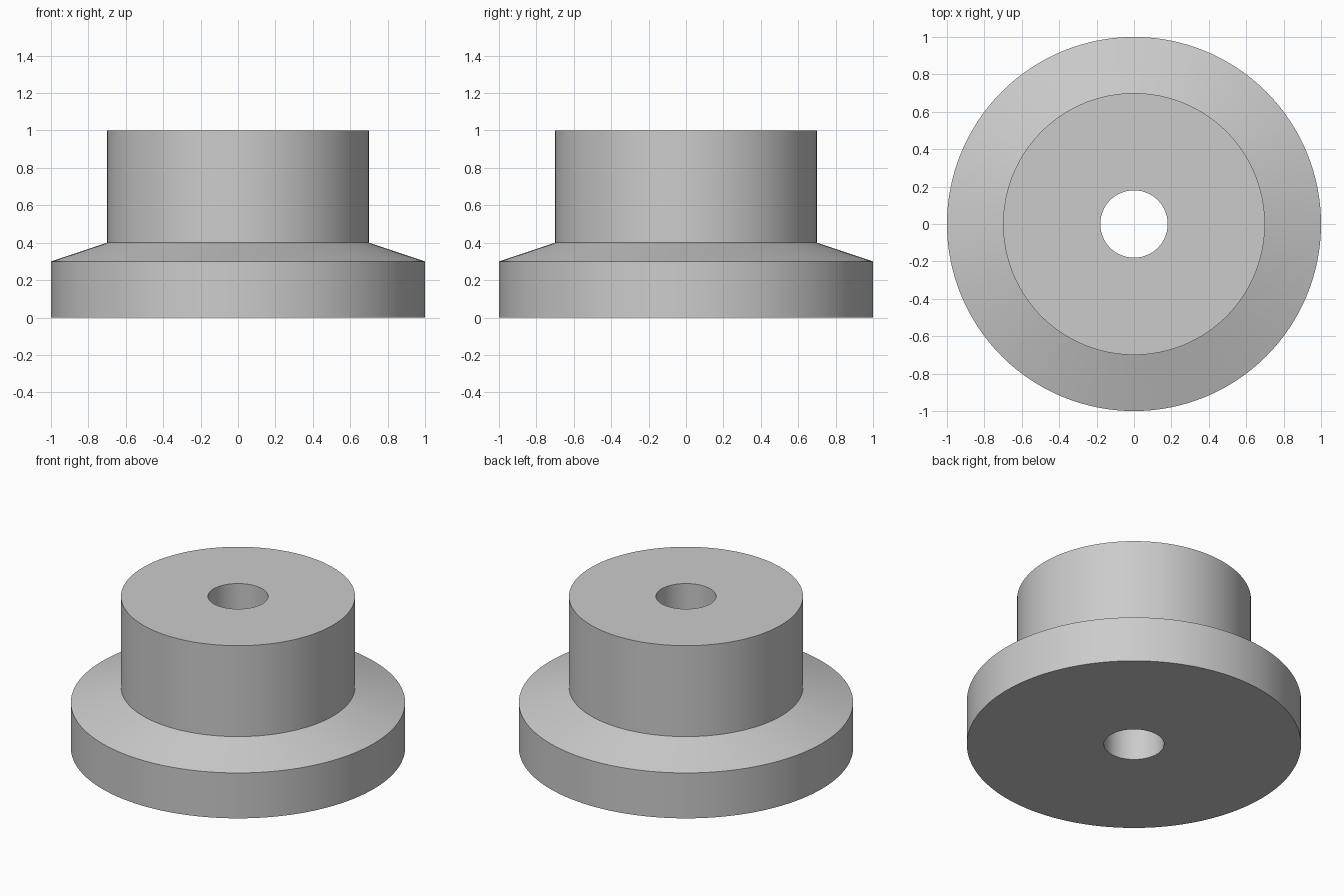
import bpy
import bmesh
from math import radians, tau
from mathutils import Vector

cube = bpy.data.objects.get("Cube")
if cube:
    bpy.data.objects.remove(cube, do_unlink=True)

SEGMENTS = 128

# Plain grey material
grey = bpy.data.materials.new("plain_grey")
grey.use_nodes = True
colour = (0.6, 0.6, 0.6, 1)
grey.diffuse_color = colour
grey.node_tree.nodes["Principled BSDF"].inputs["Base Color"].default_value = colour


def lathe(name, profile, material):
    """Revolve a closed (radius, height) profile around the z axis."""
    bm = bmesh.new()
    verts = [bm.verts.new((r, 0, z)) for r, z in profile]
    edges = [bm.edges.new((a, b)) for a, b in zip(verts, verts[1:] + verts[:1])]
    bmesh.ops.spin(bm, geom=verts + edges, cent=Vector(), axis=Vector((0, 0, 1)),
                   angle=tau, steps=SEGMENTS, use_merge=True)
    bmesh.ops.remove_doubles(bm, verts=bm.verts, dist=0.0001)
    bmesh.ops.recalc_face_normals(bm, faces=bm.faces)
    mesh = bpy.data.meshes.new(name)
    bm.to_mesh(mesh)
    bm.free()
    mesh.materials.append(material)
    obj = bpy.data.objects.new(name, mesh)
    bpy.context.collection.objects.link(obj)
    return obj


# Flanged bushing: bored hub, sloping shoulder and wide base rim
bushing = lathe("flanged_bushing", [
    (0.18, 0), (1, 0), (1, 0.3),      # underside and rim
    (0.7, 0.4), (0.7, 1), (0.18, 1),  # shoulder, hub wall and top
], grey)

# Smooth walls with crisp edges
bpy.ops.object.select_all(action="DESELECT")
bushing.select_set(True)
bpy.context.view_layer.objects.active = bushing
bpy.ops.object.shade_smooth_by_angle(angle=radians(15))
